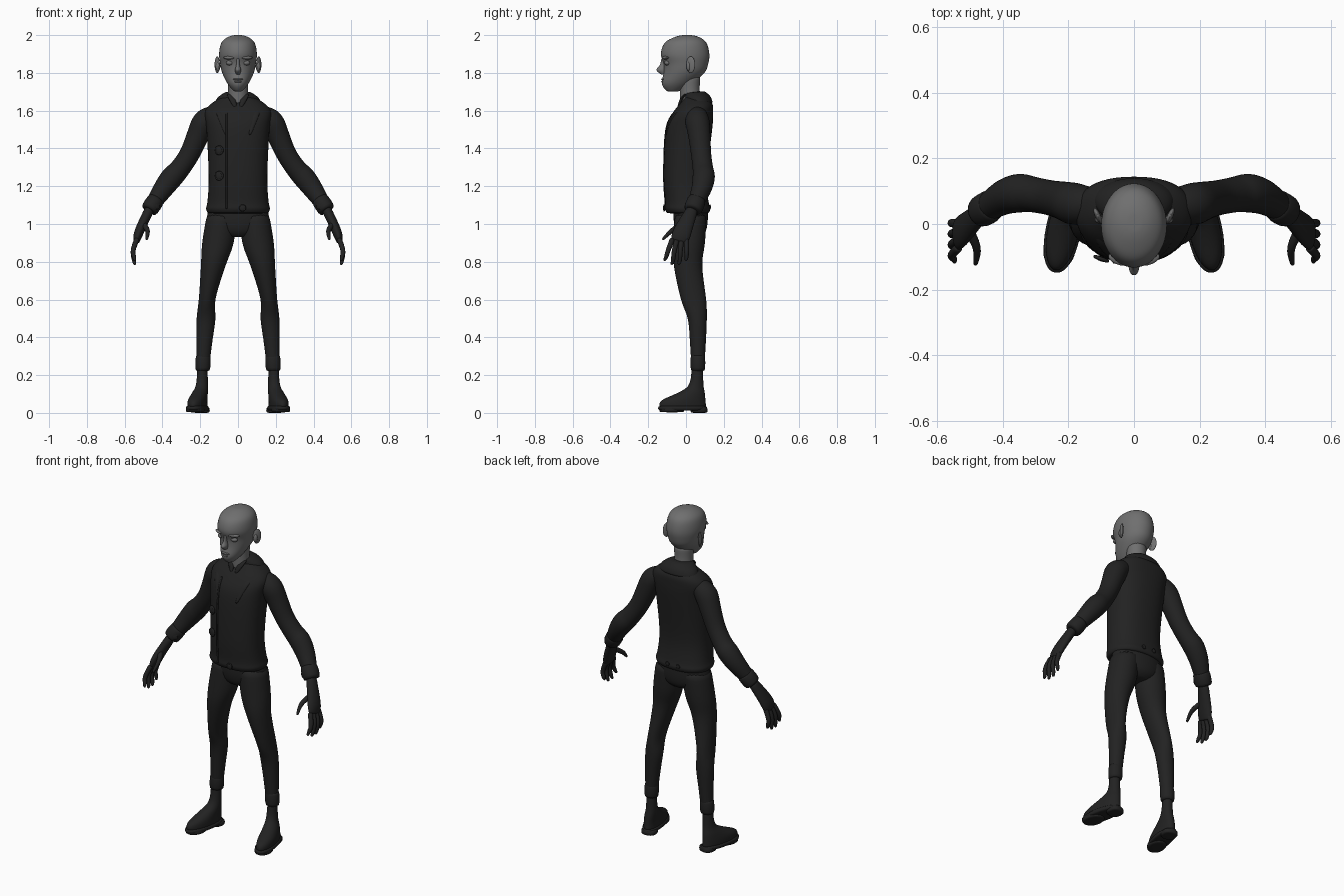
import bpy, bmesh, math
from mathutils import Vector, Matrix

cube = bpy.data.objects.get("Cube")
if cube:
    bpy.data.objects.remove(cube)


def material(name, value):
    mat = bpy.data.materials.new(name)
    mat.use_nodes = True
    mat.diffuse_color = (value, value, value, 1)
    mat.node_tree.nodes["Principled BSDF"].inputs["Base Color"].default_value = mat.diffuse_color
    return mat


CLOTH = material("charcoal cloth", .016)
SKIN = material("grey skin", .16)


def finish(bm, name, mat, mirror, subdivide=False):
    bmesh.ops.recalc_face_normals(bm, faces=bm.faces)
    for face in bm.faces:
        face.smooth = True
    mesh = bpy.data.meshes.new(name)
    bm.to_mesh(mesh)
    bm.free()
    mesh.materials.append(mat)
    part = bpy.data.objects.new(name, mesh)
    bpy.context.collection.objects.link(part)
    if mirror:
        part.modifiers.new("Mirror", 'MIRROR')
    if subdivide:
        surface = part.modifiers.new("Subdivision", 'SUBSURF')
        surface.levels = surface.render_levels = 1


def refine(rows, steps):
    """Spline through the key rings, adding rings in between."""
    result = []
    last = len(rows) - 1
    for i in range(last):
        before, start, end, after = (rows[min(max(i + k, 0), last)] for k in (-1, 0, 1, 2))
        leave, arrive = (end - before) / 2, (after - start) / 2
        for step in range(steps):
            t = step / steps
            ease = t * t * (3 - 2 * t)
            result.append(start * (1 - ease) + end * ease
                          + leave * (t * (1 - t) ** 2) - arrive * (t * t * (1 - t)))
    return result + [rows[last]]


def loft(name, rows, mat=CLOTH, mirror=False, follow=False, sides=20, steps=3,
         power=1, lean=0, yaw=0, pivot=(0, 0, 0)):
    """Skin elliptical rings given as x, y, z, half width and optional half depth."""
    keys = [Vector(row if len(row) == 5 else (*row, row[-1])) for row in rows]
    keys = refine(keys, steps)
    centres = [Vector(key[:3]) for key in keys]
    bm = bmesh.new()
    rings = []
    for i, key in enumerate(keys):
        along = Vector((0, 0, 1))
        if follow:
            along = (centres[min(i + 1, len(keys) - 1)] - centres[max(i - 1, 0)]).normalized()
        depth = Vector((0, 1, 0))
        depth = (depth - along * depth.dot(along)).normalized()
        width = depth.cross(along)
        ring = []
        for k in range(sides):
            angle = math.tau * (k + .5) / sides
            c, s = (math.copysign(abs(v) ** power, v) for v in (math.cos(angle), math.sin(angle)))
            point = centres[i] + width * (c * key[3]) + depth * (s * key[4])
            point.z += lean * s * key[4]
            ring.append(bm.verts.new(point))
        rings.append(ring)
    for low, high in zip(rings, rings[1:]):
        for k in range(sides):
            j = (k + 1) % sides
            bm.faces.new((low[k], low[j], high[j], high[k]))
    bm.faces.new(rings[0])
    bm.faces.new(rings[-1])
    bmesh.ops.rotate(bm, verts=bm.verts, cent=pivot, matrix=Matrix.Rotation(yaw, 3, 'Z'))
    finish(bm, name, mat, mirror, subdivide=True)


def stack(name, rows, **options):
    """Loft from rows of height, front, back and half width."""
    loft(name, [(0, (front + back) / 2, z, width, (back - front) / 2)
                for z, front, back, width in rows], **options)


def band(name, start, end, width, depth, **options):
    """Short straight tube with softly turned rims."""
    start, end = Vector(start), Vector(end)
    rows = []
    for t, size in ((0, .85), (.1, 1), (.9, 1), (1, .85)):
        rows.append((*start.lerp(end, t), width * size, depth * size))
    loft(name, rows, mirror=True, steps=1, **options)


def ball(name, centre, radii, mat=SKIN, mirror=False, yaw=0):
    bm = bmesh.new()
    place = Matrix.Translation(centre) @ Matrix.Rotation(yaw, 4, 'Z') @ Matrix.Diagonal((*radii, 1))
    bmesh.ops.create_uvsphere(bm, u_segments=20, v_segments=12, radius=1, matrix=place)
    finish(bm, name, mat, mirror)


def button(name, centre, radius, yaw=0):
    ball(name, centre, (radius, radius / 3, radius), CLOTH, yaw=yaw)
    bpy.ops.mesh.primitive_torus_add(location=centre, rotation=(math.pi / 2, 0, yaw),
                                     major_segments=20, minor_segments=8,
                                     major_radius=radius * .85, minor_radius=radius / 4)
    rim = bpy.context.object
    rim.name = name + "_rim"
    rim.data.materials.append(CLOTH)
    bpy.ops.object.shade_smooth()


# Head and neck
stack("head", [(1.7, -.1, -.04, .02), (1.74, -.13, .03, .055), (1.8, -.12, .1, .085),
               (1.85, -.12, .12, .096), (1.9, -.136, .126, .102), (1.96, -.115, .11, .09),
               (1.99, -.06, .07, .055), (2, -.02, .03, .02)], mat=SKIN)
loft("neck", [(0, .03, 1.63, .06), (0, .02, 1.7, .053), (0, .02, 1.79, .058)], mat=SKIN)
ball("ear", (.11, .025, 1.843), (.009, .026, .044), mirror=True, yaw=-.45)
ball("inner_ear", (.106, .014, 1.835), (.013, .012, .026), mirror=True, yaw=-.45)
ball("eye", (.042, -.098, 1.853), (.022, .017, .014), mirror=True)
ball("brow", (.046, -.108, 1.88), (.034, .016, .009), mirror=True, yaw=.35)
stack("nose", [(1.79, -.13, -.1, .01), (1.815, -.16, -.1, .018), (1.84, -.14, -.1, .01),
               (1.88, -.13, -.1, .009)], mat=SKIN, sides=10)
for name, height, width in (("upper_lip", 1.766, .026), ("lower_lip", 1.753, .021)):
    ball(name, (0, -.12, height), (width, .012, .006))

# Jacket body, collar and lapels
BODY = [(1.055, -.1, .12, .16), (1.08, -.114, .13, .171), (1.12, -.112, .12, .163),
        (1.25, -.12, .11, .156), (1.5, -.11, .14, .168), (1.59, -.07, .145, .18),
        (1.64, -.03, .14, .14), (1.68, 0, .1, .07)]
stack("jacket", BODY, sides=24, power=.85)
loft("collar", [(0, .07, 1.63, .13, .074), (0, .06, 1.67, .11, .07), (0, .04, 1.7, .064, .055)], lean=.1)
loft("shirt_collar_point", [(.048, 0, 1.69, .014, .008), (.03, -.025, 1.66, .02, .009),
                            (.014, -.04, 1.615, .008)], mirror=True, sides=8)
loft("lapel", [(.11, .03, 1.64, .015), (.09, -.06, 1.58, .025, .012), (.062, -.106, 1.47, .006)],
     mirror=True, sides=10)
loft("front_edge", [(-.06, front + .004, z, .006) for z, front, back, width in BODY[1:6]], sides=8)

# Jacket buttons
for name, height in (("upper_button", 1.39), ("lower_button", 1.255)):
    button(name, (-.1, -.106, height), .023, yaw=-.35)
button("hem_button", (.024, -.116, 1.085), .017)

# Sleeves and cuffs
loft("sleeve", [(.12, .06, 1.58, .05), (.175, .06, 1.545, .065), (.21, .07, 1.475, .06),
                (.256, .08, 1.37, .054), (.31, .09, 1.29, .055), (.35, .094, 1.247, .06),
                (.4, .08, 1.18, .053), (.46, .04, 1.09, .038)], mirror=True, follow=True)
band("cuff", (.43, .06, 1.135), (.473, .034, 1.07), .048, .051, follow=True)
for side in (-1, 1):
    button("cuff_button", (side * .43, .008, 1.095), .017, yaw=side * -.5)
    button("back_button", (side * .035, .128, 1.09), .012)

# Gloved hands, with fingers fanned from front to back
loft("palm", [(.465, .037, 1.085, .026, .03), (.51, -.006, .99, .026, .045),
              (.53, -.026, .94, .024, .05), (.538, -.036, .905, .016, .045)], mirror=True, follow=True)
for i, name in enumerate(("index", "middle", "ring", "little")):
    y = -.07 + .024 * i
    tip = .785 if name in ("middle", "ring") else .805
    loft(name + "_finger", [(.533, y, .925, .016), (.556, y * 1.35, .86, .014),
                            (.55, y * 1.5, tip + .02, .012), (.546, y * 1.6 - .005, tip, .006)],
         mirror=True, follow=True, sides=8)
loft("thumb", [(.503, -.02, 1, .017), (.478, -.075, .965, .014), (.484, -.126, .915, .007)],
     mirror=True, follow=True, sides=8)

# Trousers
loft("seat", [(0, .025, 1.1, .155, .09), (0, .025, 1.02, .167, .092), (0, .025, .96, .13, .08),
              (0, .02, .93, .05)])
loft("trouser_leg", [(.085, .025, 1.06, .08, .086), (.106, .017, .9, .085, .085), (.131, .01, .78, .066, .076),
                     (.164, .04, .6, .044, .068), (.169, .06, .5, .051), (.178, .063, .38, .043),
                     (.186, .063, .25, .035)], mirror=True)
band("leg_cuff", (.184, .063, .31), (.187, .063, .22), .041, .04)

# Shoes, toes turned slightly outwards
turn = {"yaw": .2, "pivot": (.19, .055, 0)}
loft("shoe", [(.2, -.02, .025, .049, .128), (.2, -.018, .065, .048, .122), (.196, .025, .105, .041, .075),
              (.19, .055, .15, .032, .038), (.19, .06, .25, .026, .03)], mirror=True, **turn)
band("sole", (.2, -.022, .012), (.2, -.022, .038), .055, .135, power=.9, **turn)
band("heel", (.197, .068, 0), (.197, .068, .03), .045, .045, power=.8, **turn)
band("toe_sole", (.2, -.08, .003), (.2, -.08, .03), .05, .068, **turn)
